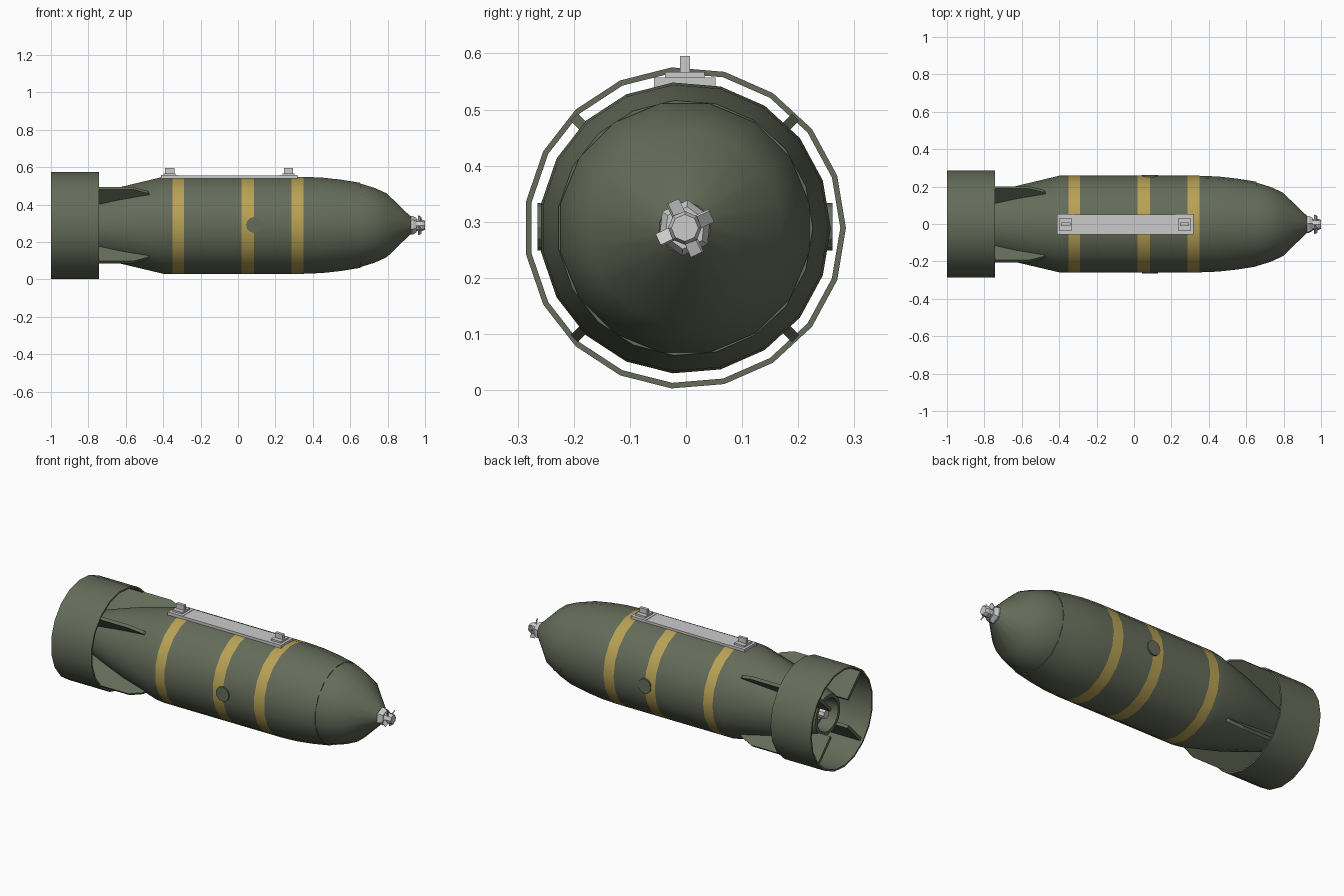
import bpy, bmesh, math
from mathutils import Matrix, Vector

if "Cube" in bpy.data.objects:
    bpy.data.objects.remove(bpy.data.objects["Cube"])

CY, CZ = -0.002, 0.289   # long axis of the model


def material(name, col):
    m = bpy.data.materials.new(name)
    m.diffuse_color = (*col, 1)
    m.use_nodes = True
    m.node_tree.nodes["Principled BSDF"].inputs["Base Color"].default_value = m.diffuse_color
    return m


GREEN = material("olive_green", (0.13, 0.15, 0.10))
YELLOW = material("band_yellow", (0.48, 0.36, 0.09))


def finish(name, bm, mats=(), smooth=None):
    bmesh.ops.recalc_face_normals(bm, faces=bm.faces)
    me = bpy.data.meshes.new(name)
    bm.to_mesh(me)
    bm.free()
    ob = bpy.data.objects.new(name, me)
    bpy.context.collection.objects.link(ob)
    for m in mats:
        me.materials.append(m)
    if smooth:
        bpy.ops.object.select_all(action='DESELECT')
        ob.select_set(True)
        bpy.context.view_layer.objects.active = ob
        bpy.ops.object.shade_smooth_by_angle(angle=math.radians(smooth))
    return ob


def lathe(name, profile, sides, mats=(), bands=(), closed=False, smooth=30, start=0.0):
    """Revolve (x, radius) points about the long axis; bands = segments using material 1."""
    bm = bmesh.new()
    rings = []
    for x, r in profile:
        if r == 0:
            rings.append([bm.verts.new((x, CY, CZ))] * sides)
            continue
        angs = [start + math.tau * i / sides for i in range(sides)]
        rings.append([bm.verts.new((x, CY + r * math.cos(a), CZ + r * math.sin(a))) for a in angs])
    pairs = list(zip(rings, rings[1:]))
    if closed:
        pairs.append((rings[-1], rings[0]))
    for k, (a, b) in enumerate(pairs):
        for i in range(sides):
            j = (i + 1) % sides
            quad = list(dict.fromkeys((a[i], a[j], b[j], b[i])))
            f = bm.faces.new(quad)
            f.material_index = 1 if k in bands else 0
    return finish(name, bm, mats, smooth)


def box(name, x0, x1, half_y, z0, z1):
    bm = bmesh.new()
    bmesh.ops.create_cube(bm, size=1)
    bmesh.ops.scale(bm, vec=(x1 - x0, 2 * half_y, z1 - z0), verts=bm.verts)
    bmesh.ops.translate(bm, vec=((x0 + x1) / 2, CY, (z0 + z1) / 2), verts=bm.verts)
    return finish(name, bm)


# Main casing with hollow tail end and three painted bands
R = 0.26
casing = [(-0.83, 0), (-0.83, 0.085), (-0.91, 0.095), (-0.91, 0.115), (-0.76, 0.165),
          (-0.63, 0.205), (-0.40, R), (-0.35, R), (-0.29, R), (0.02, R), (0.085, R),
          (0.285, R), (0.35, R), (0.45, 0.256), (0.55, 0.245), (0.655, 0.228), (0.655, 0)]
lathe("casing", casing, 19, (GREEN, YELLOW), bands=(7, 9, 11))

# Nose cap
lathe("nose_cap", [(0.63, 0), (0.63, 0.226), (0.66, 0.226), (0.73, 0.204), (0.795, 0.174),
                   (0.925, 0.046), (0.925, 0)], 16, (GREEN,), start=math.pi / 16)

# Tail ring
lathe("tail_ring", [(-1, 0.287), (-0.742, 0.287), (-0.742, 0.277), (-1, 0.277)], 19,
      (GREEN,), closed=True)

# Four diagonal fins
fin_outline = [(-0.47, 0.235), (-0.485, 0.252), (-0.56, 0.279), (-0.985, 0.279),
               (-0.985, 0.11), (-0.88, 0.11), (-0.76, 0.15), (-0.63, 0.19)]
for n in range(4):
    bm = bmesh.new()
    face = bm.faces.new([bm.verts.new((x, r, -0.009)) for x, r in fin_outline])
    ext = bmesh.ops.extrude_face_region(bm, geom=[face])
    bmesh.ops.translate(bm, vec=(0, 0, 0.018),
                        verts=[v for v in ext["geom"] if isinstance(v, bmesh.types.BMVert)])
    turn = Matrix.Rotation(math.radians(45 + 90 * n), 4, 'X')
    bmesh.ops.transform(bm, matrix=Matrix.Translation((0, CY, CZ)) @ turn, verts=bm.verts)
    finish(f"fin_{n + 1}", bm, (GREEN,))

# Round access covers on both sides
for side, label in ((-1, "front"), (1, "back")):
    bm = bmesh.new()
    bmesh.ops.create_cone(bm, cap_ends=True, segments=12, radius1=0.042, radius2=0.042, depth=0.016)
    m = Matrix.Translation((0.085, CY + side * 0.255, CZ + 0.002)) @ Matrix.Rotation(math.pi / 2, 4, 'X')
    bmesh.ops.transform(bm, matrix=m, verts=bm.verts)
    finish(f"access_cover_{label}", bm, (GREEN,))

# Hanging rail with two lugs
box("rail_strip", -0.40, 0.31, 0.053, 0.53, 0.555)
for label, x in (("rear", -0.365), ("front", 0.27)):
    box(f"lug_base_{label}", x - 0.047, x + 0.047, 0.055, 0.535, 0.557)
    box(f"lug_pad_{label}", x - 0.032, x + 0.032, 0.035, 0.55, 0.567)
    box(f"lug_{label}", x - 0.025, x + 0.025, 0.009, 0.56, 0.595)

# Nose fuze: collar, hub and four pitched vanes
lathe("fuze_collar", [(0.91, 0), (0.91, 0.048), (0.935, 0.05), (0.955, 0.038), (0.955, 0)], 6,
      smooth=None, start=math.radians(24))
lathe("fuze_hub", [(0.94, 0), (0.94, 0.03), (0.985, 0.03), (1.0, 0.024), (1.0, 0)], 8, smooth=None)
for n in range(4):
    bm = bmesh.new()
    bmesh.ops.create_cube(bm, size=1)
    bmesh.ops.scale(bm, vec=(0.006, 0.032, 0.026), verts=bm.verts)
    pitch = Matrix.Rotation(math.radians(35), 4, 'Y')
    out = Matrix.Translation((0.972, 0.036, 0))
    spin = Matrix.Rotation(math.radians(25 + 90 * n), 4, 'X')
    m = Matrix.Translation((0, CY, CZ)) @ spin @ out @ pitch
    bmesh.ops.transform(bm, matrix=m, verts=bm.verts)
    finish(f"fuze_vane_{n + 1}", bm)

# Tail fuze inside the hollow end
lathe("tail_fuze", [(-0.82, 0), (-0.82, 0.04), (-0.86, 0.04), (-0.86, 0.025), (-0.90, 0.025),
                    (-0.90, 0)], 8, smooth=None)
